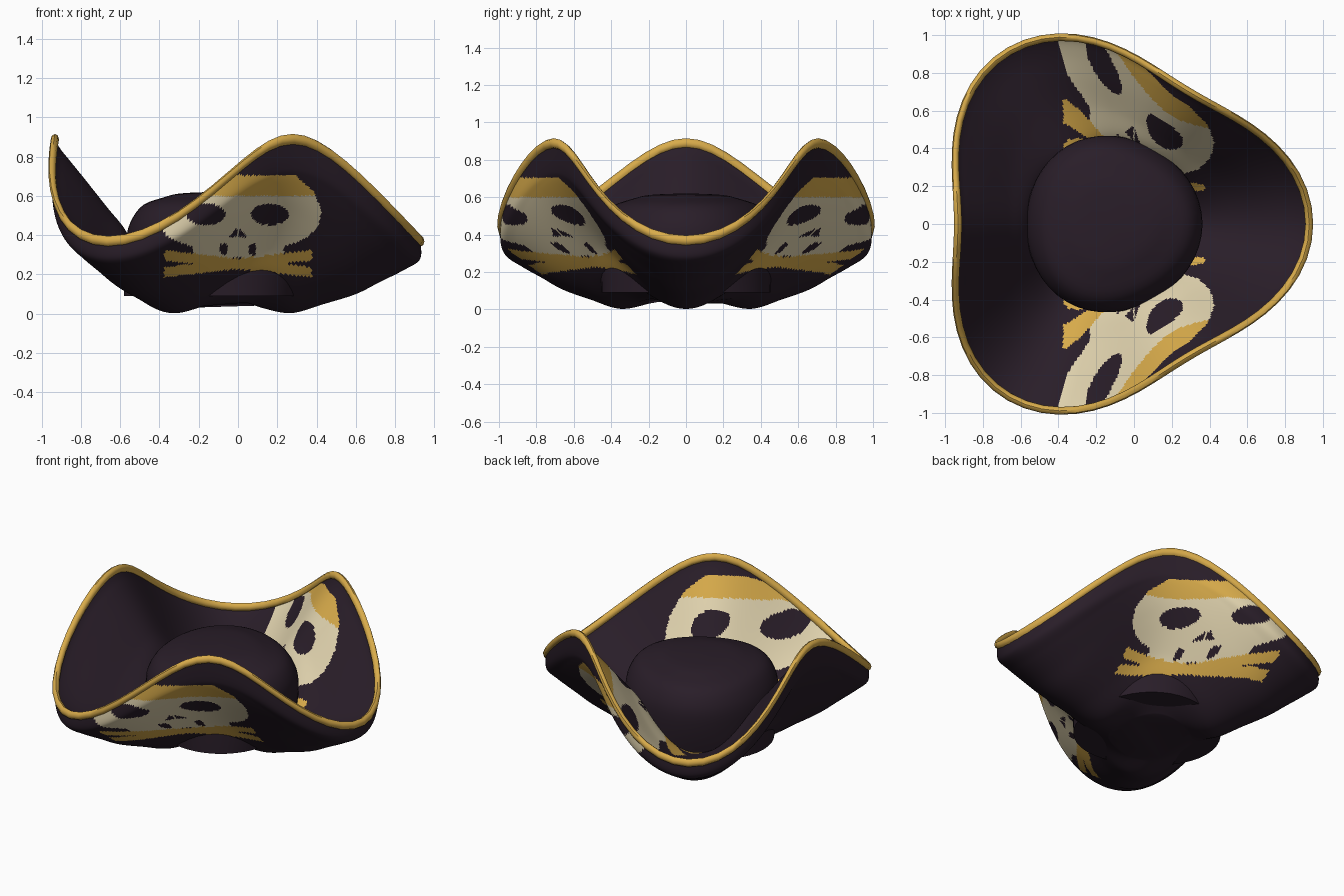
import bpy, bmesh, math

if "Cube" in bpy.data.objects:
    bpy.data.objects.remove(bpy.data.objects["Cube"])

CX = -0.13  # axis of the three-fold brim


def material(name, rgb):
    m = bpy.data.materials.new(name)
    m.diffuse_color = (*rgb, 1)
    m.use_nodes = True
    m.node_tree.nodes["Principled BSDF"].inputs["Base Color"].default_value = m.diffuse_color
    return m


FELT = material("dark_felt", (0.022, 0.0125, 0.0215))
GOLD = material("gold", (0.69, 0.41, 0.07))
BONE = material("bone", (0.76, 0.66, 0.43))


def spline(pts, steps):
    """Smooth curve through points (Catmull-Rom)."""
    p = [pts[0]] + list(pts) + [pts[-1]]
    out = []
    for i in range(1, len(p) - 2):
        for k in range(steps):
            t = k / steps
            out.append(tuple(
                0.5 * (2 * b + (c - a) * t + (2 * a - 5 * b + 4 * c - d) * t * t
                       + (3 * b - a - 3 * c + d) * t ** 3)
                for a, b, c, d in zip(p[i - 1], p[i], p[i + 1], p[i + 2])))
    return out + [tuple(pts[-1])]


def sweep(name, low, peak, n, mats, paint=None, closed=False, cx=CX, flare=0.024):
    """Revolve a section that blends from low to peak three times per turn.
    Section points are (radius, height, pattern height)."""
    bm = bmesh.new()
    rows, marks = [], []
    for a_pt, b_pt in zip(low, peak):
        row, mark = [], []
        for j in range(n):
            a = 2 * math.pi * j / n
            w = 0.5 + 0.5 * math.cos(3 * a)
            v = [q + (p - q) * w for p, q in zip(a_pt, b_pt)]
            r = v[0] * (1 + flare * math.sin(a) ** 2 * (1 - w))
            row.append(bm.verts.new((cx + r * math.cos(a), r * math.sin(a), v[1])))
            mark.append(v[-1])
        rows.append(row)
        marks.append(mark)
    m = len(rows)
    for i in range(m if closed else m - 1):
        k = (i + 1) % m
        for j in range(n):
            l = (j + 1) % n
            f = bm.faces.new((rows[i][j], rows[i][l], rows[k][l], rows[k][j]))
            if paint:
                c = f.calc_center_median()
                z = sum(marks[s][t] for s in (i, k) for t in (j, l)) / 4
                f.material_index = paint(c.x, c.y, z)
    if not closed:
        bm.faces.new(rows[0])
        bm.faces.new(rows[-1])
    bmesh.ops.recalc_face_normals(bm, faces=bm.faces)
    me = bpy.data.meshes.new(name)
    bm.to_mesh(me)
    bm.free()
    for mt in mats:
        me.materials.append(mt)
    ob = bpy.data.objects.new(name, me)
    bpy.context.collection.objects.link(ob)
    bpy.ops.object.select_all(action='DESELECT')
    ob.select_set(True)
    bpy.context.view_layer.objects.active = ob
    bpy.ops.object.shade_smooth_by_angle(angle=math.radians(50))
    return ob


# Half-width of the skull by height
SKULL = [(0.285, 0.23), (0.34, 0.235), (0.38, 0.34), (0.44, 0.405),
         (0.52, 0.425), (0.62, 0.39), (0.705, 0.29)]


def emblem(x, y, z):
    """0 felt, 1 gold, 2 bone."""
    ax = abs(x)
    # crossed bones
    if ax < 0.375 and abs(y) > 0.175:
        for s in (1, -1):
            if abs(z - 0.254 - s * 0.115 * x) < 0.026:
                return 1
    # skull outline
    width = 0
    for (z0, w0), (z1, w1) in zip(SKULL, SKULL[1:]):
        if z0 <= z < z1:
            width = w0 + (w1 - w0) * (z - z0) / (z1 - z0)
    if ax > width:
        return 0
    # headscarf
    if z > 0.6:
        return 1
    # eyes, nose, tooth gaps
    if ((ax - 0.162) / 0.097) ** 2 + ((z - 0.505) / 0.054) ** 2 < 1:
        return 0
    if 0.39 < z < 0.435 and 0.004 < ax < 0.045 - (z - 0.39) * 0.8:
        return 0
    if 0.30 < z < 0.355 and 0.055 < ax < 0.09:
        return 0
    return 2


# Brim outside, from the base up to the rim
low_out = [(.25, .03), (.40, .003), (.57, .05), (.73, .10), (.85, .16),
           (.97, .22), (1.055, .275), (1.06, .36)]
peak_out = [(.25, .06), (.42, .17), (.53, .33), (.66, .50), (.73, .60),
            (.785, .70), (.80, .76), (.805, .89)]
# Brim lining, with its own pattern heights
low_in = [(.25, .12, .08), (.40, .14, .195), (.50, .17, .24), (.67, .215, .292),
          (.82, .26, .345), (.95, .30, .375), (1.03, .335, .38), (1.06, .36, .38)]
peak_in = [(.25, .12, .10), (.36, .25, .30), (.44, .42, .41), (.535, .54, .50),
           (.65, .685, .60), (.735, .79, .70), (.775, .84, .76), (.805, .89, .89)]
S = 12


def section(outside, lining):
    return (spline([(r, z, z) for r, z in outside], S)
            + spline(lining, S)[-2::-1])


sweep("brim", section(low_out, low_in), section(peak_out, peak_in), 480,
      [FELT, GOLD, BONE], paint=emblem)

# Crown: rounded dome that shows through the folds at its foot
low_crown = [(.43, .09), (.465, .25), (.478, .40), (.455, .49), (.40, .555),
             (.30, .59), (.20, .612), (.015, .62)]
peak_crown = [(.466, .09), (.462, .25), (.452, .40), (.42, .49), (.365, .555),
              (.27, .59), (.18, .612), (.015, .62)]
sweep("crown", spline(low_crown, 3), spline(peak_crown, 3), 48, [FELT],
      cx=-0.115, flare=0)

# Gold piping along the rim
ring = [(0.021 * math.cos(math.pi * k / 4), 0.027 * math.sin(math.pi * k / 4))
        for k in range(8)]
sweep("rim_piping", [(1.058 + r, .368 + z) for r, z in ring],
      [(.802 + r, .888 + z) for r, z in ring], 72, [GOLD], closed=True)
